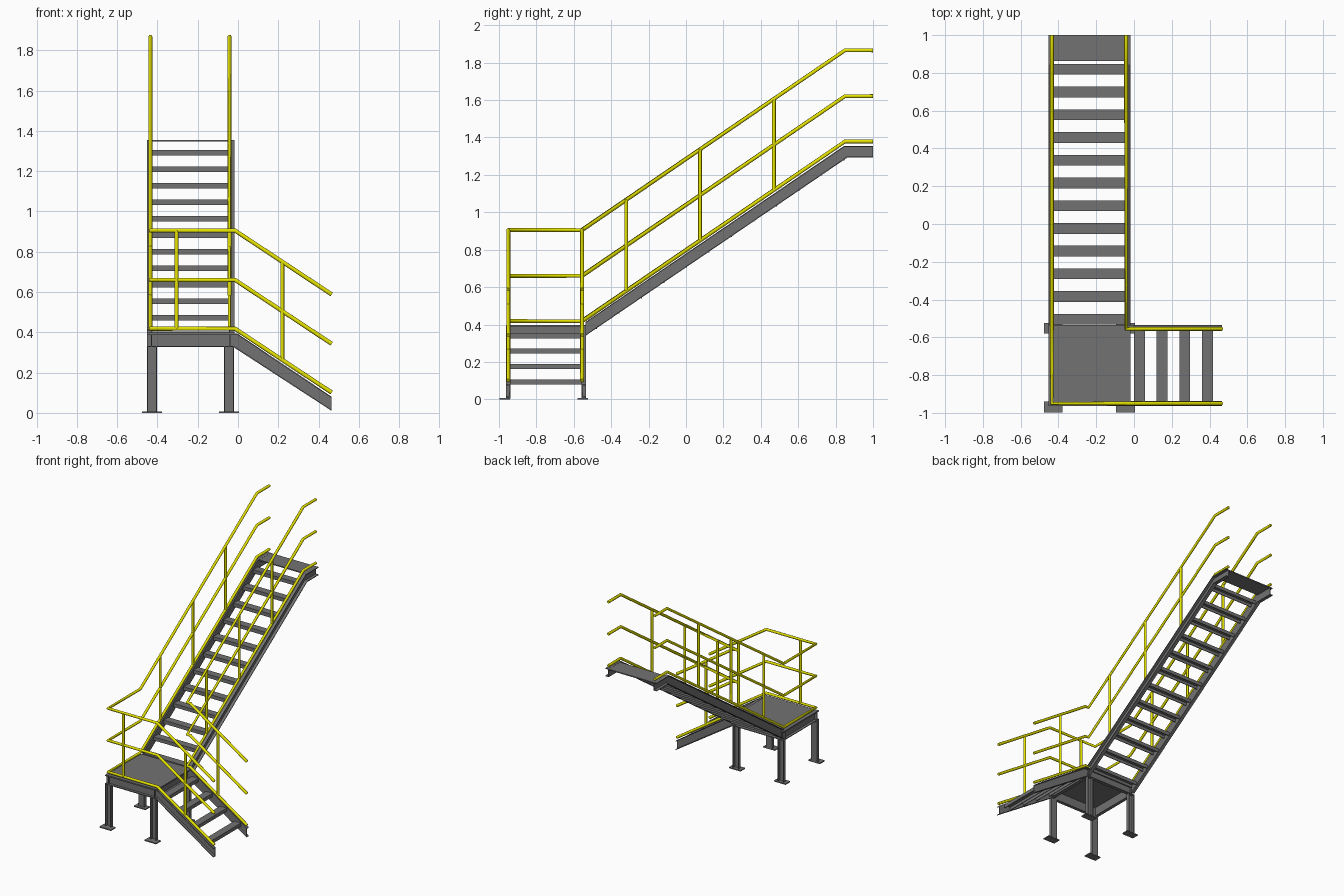
import bpy, bmesh

if "Cube" in bpy.data.objects:
    bpy.data.objects.remove(bpy.data.objects["Cube"])


def material(name, color):
    m = bpy.data.materials.new(name)
    m.diffuse_color = color
    m.use_nodes = True
    m.node_tree.nodes["Principled BSDF"].inputs["Base Color"].default_value = m.diffuse_color
    return m


STEEL = material("dark_steel", (0.17, 0.17, 0.17, 1))
YELLOW = material("safety_yellow", (0.8, 0.78, 0.0, 1))


def loft(name, rings):
    """Skin a list of equal closed sections and cap both ends."""
    bm = bmesh.new()
    vs = [[bm.verts.new(p) for p in ring] for ring in rings]
    n = len(vs[0])
    for a, b in zip(vs, vs[1:]):
        for i in range(n):
            j = (i + 1) % n
            bm.faces.new((a[i], a[j], b[j], b[i]))
    bm.faces.new(vs[0])
    bm.faces.new(vs[-1])
    bmesh.ops.recalc_face_normals(bm, faces=bm.faces)
    me = bpy.data.meshes.new(name)
    bm.to_mesh(me)
    bm.free()
    ob = bpy.data.objects.new(name, me)
    me.materials.append(STEEL)
    bpy.context.collection.objects.link(ob)
    return ob


def box(name, x0, x1, y0, y1, z0, z1):
    return loft(name, [[(x0, y0, z), (x1, y0, z), (x1, y1, z), (x0, y1, z)] for z in (z0, z1)])


def c_section(outer, inner, lo, hi, t=0.006):
    """C profile: web at inner, flanges reaching to outer."""
    w = inner + (t if outer > inner else -t)
    return [(inner, hi), (outer, hi), (outer, hi - t), (w, hi - t),
            (w, lo + t), (outer, lo + t), (outer, lo), (inner, lo)]


def stringer(name, axis, outer, inner, top, bottom):
    """Channel beam following a top and a bottom line along x or y."""
    rings = []
    for (a, hi), (b, lo) in zip(top, bottom):
        ring = []
        for s, z in c_section(outer, inner, lo, hi):
            along = b + (a - b) * (z - lo) / (hi - lo)
            ring.append((along, s, z) if axis == "x" else (s, along, z))
        rings.append(ring)
    return loft(name, rings)


def tube(name, points, r=0.0105):
    cu = bpy.data.curves.new(name, "CURVE")
    cu.dimensions = "3D"
    cu.bevel_depth = r
    cu.bevel_resolution = 2
    cu.use_fill_caps = True
    sp = cu.splines.new("POLY")
    sp.points.add(len(points) - 1)
    for p, co in zip(sp.points, points):
        p.co = (*co, 1)
    cu.materials.append(YELLOW)
    ob = bpy.data.objects.new(name, cu)
    bpy.context.collection.objects.link(ob)
    return ob


# Upper flight stringers with level top end
up_top = [(-0.537, 0.414), (0.845, 1.355), (1.0, 1.355)]
up_bot = [(-0.537, 0.340), (0.862, 1.292), (1.0, 1.292)]
stringer("upper_stringer_left", "y", -0.452, -0.425, up_top, up_bot)
stringer("upper_stringer_right", "y", -0.018, -0.045, up_top, up_bot)

# Platform side beams running on into the lower flight stringers
low_top = [(-0.452, 0.395), (-0.005, 0.395), (0.465, 0.08)]
low_bot = [(-0.452, 0.326), (-0.022, 0.326), (0.465, 0.01)]
stringer("lower_stringer_front", "x", -0.963, -0.938, low_top, low_bot)
stringer("lower_stringer_back", "x", -0.535, -0.560, low_top, low_bot)

# Platform cross beams and plates
for name, o, i in (("left", -0.452, -0.427), ("right", -0.018, -0.043)):
    stringer("platform_beam_" + name, "y", o, i,
             [(-0.957, 0.3945), (-0.541, 0.3945)], [(-0.957, 0.3265), (-0.541, 0.3265)])
box("platform_plate", -0.452, -0.018, -0.96, -0.538, 0.392, 0.398)
box("landing_plate", -0.427, -0.043, 0.862, 1.0, 1.346, 1.354)


# Treads: channels with the flanges turned down
def tread_section(a, z):
    return [(p, q) for q, p in c_section(z - 0.027, z, a, a + 0.057, 0.005)]


for k in range(12):
    sec = tread_section(-0.533 + 0.1203 * k, 0.403 + 0.0820 * k)
    loft(f"upper_tread_{k + 1}", [[(x, p, q) for p, q in sec] for x in (-0.426, -0.044)])
for k in range(4):
    sec = tread_section(0.0 + 0.12 * k, 0.353 - 0.082 * k)
    loft(f"lower_tread_{k + 1}", [[(p, y, q) for p, q in sec] for y in (-0.939, -0.559)])

# Legs and base plates
for fb, out, inn, p0, p1 in (("front", -0.963, -0.938, -0.997, -0.94),
                             ("back", -0.535, -0.560, -0.58, -0.525)):
    for side, cx in (("left", -0.427), ("right", -0.045)):
        sec = c_section(out, inn, cx - 0.025, cx + 0.025)
        loft(f"leg_{fb}_{side}", [[(x, y, z) for y, x in sec] for z in (0.004, 0.33)])
        box(f"base_plate_{fb}_{side}", cx - 0.049, cx + 0.049, p0, p1, 0, 0.008)

# Handrails: three parallel lines on the outer and inner side
XL, XR, YF, YB = -0.435, -0.042, -0.95, -0.555
for name, z in (("top", 0.905), ("middle", 0.66), ("bottom", 0.418)):
    end, high = z - 0.317, z + 0.961
    tube(f"{name}_rail_outer", [(0.465, YF, end), (-0.015, YF, z), (XL, YF, z),
                                (XL, -0.56, z), (XL, 0.85, high), (XL, 1.0, high)])
    tube(f"{name}_rail_inner", [(0.465, YB, end), (-0.015, YB, z), (XR, YB, z),
                                (XR, 0.85, high), (XR, 1.0, high)])

# Rail posts
for side, x in (("left", XL), ("right", XR)):
    for k, y in enumerate((-0.32, 0.075, 0.47)):
        z = 0.418 + (y + 0.56) * 0.6816
        tube(f"upper_post_{side}_{k + 1}", [(x, y, z), (x, y, z + 0.487)], 0.010)
for side, y in (("front", YF), ("back", YB)):
    z = 0.418 - (0.22 + 0.015) * 0.66
    tube(f"lower_post_{side}", [(0.22, y, z), (0.22, y, z + 0.487)], 0.010)
tube("platform_post", [(-0.305, YF, 0.418), (-0.305, YF, 0.905)], 0.010)
